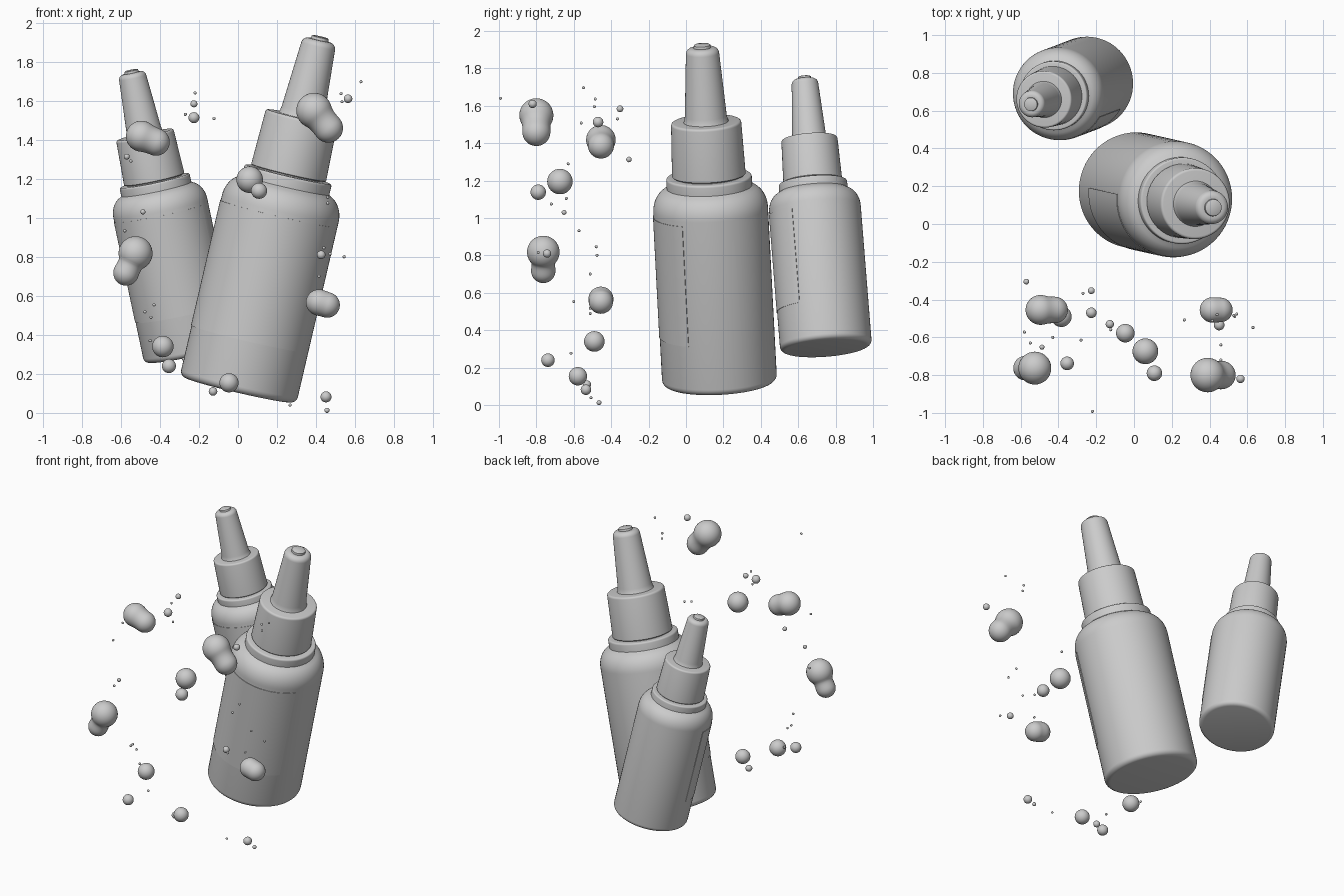
import bpy, bmesh
from math import sin, cos, pi, radians, sqrt
from mathutils import Vector, Matrix

if "Cube" in bpy.data.objects:
    bpy.data.objects.remove(bpy.data.objects["Cube"])


def finish(bm, name, matrix, angle=35):
    bmesh.ops.remove_doubles(bm, verts=bm.verts, dist=1e-5)
    bmesh.ops.recalc_face_normals(bm, faces=bm.faces)
    mesh = bpy.data.meshes.new(name)
    bm.to_mesh(mesh)
    bm.free()
    mesh.shade_smooth()
    mesh.set_sharp_from_angle(angle=radians(angle))
    ob = bpy.data.objects.new(name, mesh)
    bpy.context.collection.objects.link(ob)
    ob.matrix_world = matrix
    return ob


def lathe(name, profile, matrix, segs=64):
    """Revolve (radius, height) points about local z."""
    bm = bmesh.new()
    vs = [bm.verts.new((r, 0, h)) for r, h in profile]
    es = [bm.edges.new(p) for p in zip(vs, vs[1:])]
    bmesh.ops.spin(bm, geom=vs + es, cent=(0, 0, 0), axis=(0, 0, 1),
                   angle=2 * pi, steps=segs, use_duplicate=False)
    return finish(bm, name, matrix)


def arc(cr, ch, rad_r, rad_h, a0, a1, n=8):
    return [(cr + rad_r * cos(radians(a0 + (a1 - a0) * i / n)),
             ch + rad_h * sin(radians(a0 + (a1 - a0) * i / n))) for i in range(n + 1)]


def align(base, direction, scale=1.0):
    q = Vector((0, 0, 1)).rotation_difference(Vector(direction))
    return Matrix.Translation(base) @ q.to_matrix().to_4x4() @ Matrix.Scale(scale, 4)


# profiles of one bottle, standing upright from its base centre
BODY = ([(0, 0)] + arc(.272, .035, .035, .035, -90, 0, 6)
        + arc(.207, .955, .100, .125, 0, 70, 10)
        + [(.229, 1.080)] + arc(.219, 1.125, .010, .012, 0, 90, 4)
        + [(.18, 1.137), (.18, 1.16), (0, 1.16)])
CAP = ([(0, 1.143), (.194, 1.143), (.197, 1.147)]
       + arc(.174, 1.424, .014, .014, 0, 90, 4) + [(0, 1.438)])
NOZZLE = ([(0, 1.43), (.124, 1.43), (.117, 1.445), (.112, 1.47)]
          + arc(.055, 1.81, .034, .034, 5, 90, 6)
          + [(.046, 1.844), (.044, 1.858), (.038, 1.862), (0, 1.862)])


def label(name, matrix, r=.310, h0=.27, h1=.93, a0=-95, a1=60, n=40):
    """Thin curved sticker on the front of the body."""
    bm = bmesh.new()
    rows = []
    for i in range(n + 1):
        a = radians(a0 + (a1 - a0) * i / n)
        rows.append([bm.verts.new((rr * sin(a), -rr * cos(a), h))
                     for rr, h in ((r - .006, h0), (r, h0), (r, h1), (r - .006, h1))])
    for p, q in zip(rows, rows[1:]):
        for k in range(3):
            bm.faces.new((p[k], q[k], q[k + 1], p[k + 1]))
    bm.faces.new(rows[0])
    bm.faces.new(rows[-1])
    finish(bm, name, matrix)


def bottle(prefix, base, direction, scale):
    m = align(base, direction, scale)
    lathe(prefix + "_bottle_body", BODY, m)
    lathe(prefix + "_bottle_cap", CAP, m)
    lathe(prefix + "_bottle_nozzle", NOZZLE, m)
    label(prefix + "_bottle_label", m)


bottle("large", (0, .18, .117), (.233, -.052, 1), 1.0)
bottle("small", (-.24, .749, .304), (-.212, -.08, 1), .8)


def blob(name, p1, r1, p2, r2, waist):
    """Two merging droplets: round ends with a soft waist."""
    p1, p2 = Vector(p1), Vector(p2)
    d = (p2 - p1).length
    n = 40
    prof = []
    for i in range(n + 1):
        h = (d + r1 + r2) * (1 - cos(pi * i / n)) / 2 - r1
        s1 = sqrt(max(r1 * r1 - h * h, 0))
        s2 = sqrt(max(r2 * r2 - (h - d) ** 2, 0))
        r = max(s1, s2)
        if 0 < h < d:
            t = h / d
            bridge = r1 + (r2 - r1) * t * t * (3 - 2 * t) - waist * sin(pi * t) ** 2
            r = max(r, bridge)
        prof.append((r if 0 < i < n else 0, h))
    lathe(name, prof, align(p1, p2 - p1), 40)


blob("merged_drop_upper_left", (-.495, -.455, 1.418), .079, (-.42, -.455, 1.388), .070, .002)
blob("merged_drop_upper_right", (.39, -.80, 1.549), .091, (.463, -.80, 1.46), .075, .006)
blob("merged_drop_middle_left", (-.525, -.763, .818), .087, (-.574, -.763, .717), .065, .010)
blob("merged_drop_lower_right", (.415, -.455, .566), .067, (.457, -.455, .553), .065, 0)

# round drops: x, y, z, radius
DROPS = [(.06, -.674, 1.195, .068), (.108, -.79, 1.138, .041), (-.385, -.49, .34, .055),
         (-.354, -.738, .24, .036), (-.046, -.578, .154, .049), (-.128, -.53, .11, .022),
         (.451, -.535, .082, .028), (.456, -.465, .013, .013), (-.226, -.47, 1.513, .028),
         (-.226, -.353, 1.584, .018), (.564, -.82, 1.61, .022), (-.57, -.305, 1.313, .015),
         (-.487, -.652, 1.03, .013), (.426, -.743, .81, .022)]
# fine spray: x, y, z
SPRAY = [(.267, -.508, .04), (-.123, -.56, 1.508), (-.22, -.992, 1.64), (-.27, -.367, 1.53),
         (.528, -.485, 1.636), (.533, -.49, 1.595), (.63, -.548, 1.697), (-.549, -.63, 1.29),
         (-.58, -.572, .933), (.472, -.79, .815), (.544, -.476, .80), (.44, -.48, .846),
         (.415, -.512, .70), (.46, -.64, 1.105), (.46, -.72, 1.075), (-.43, -.60, .554),
         (-.477, -.512, .518), (-.446, -.512, .49), (-.45, -.47, .37), (-.28, -.615, .277)]


def ball(name, p, r, segs):
    bm = bmesh.new()
    bmesh.ops.create_uvsphere(bm, u_segments=segs, v_segments=segs // 2, radius=r)
    finish(bm, name, Matrix.Translation(p), 60)


for i, (x, y, z, r) in enumerate(DROPS):
    ball(f"drop_{i + 1}", (x, y, z), r, 32)
for i, p in enumerate(SPRAY):
    ball(f"spray_drop_{i + 1}", p, .008, 16)
